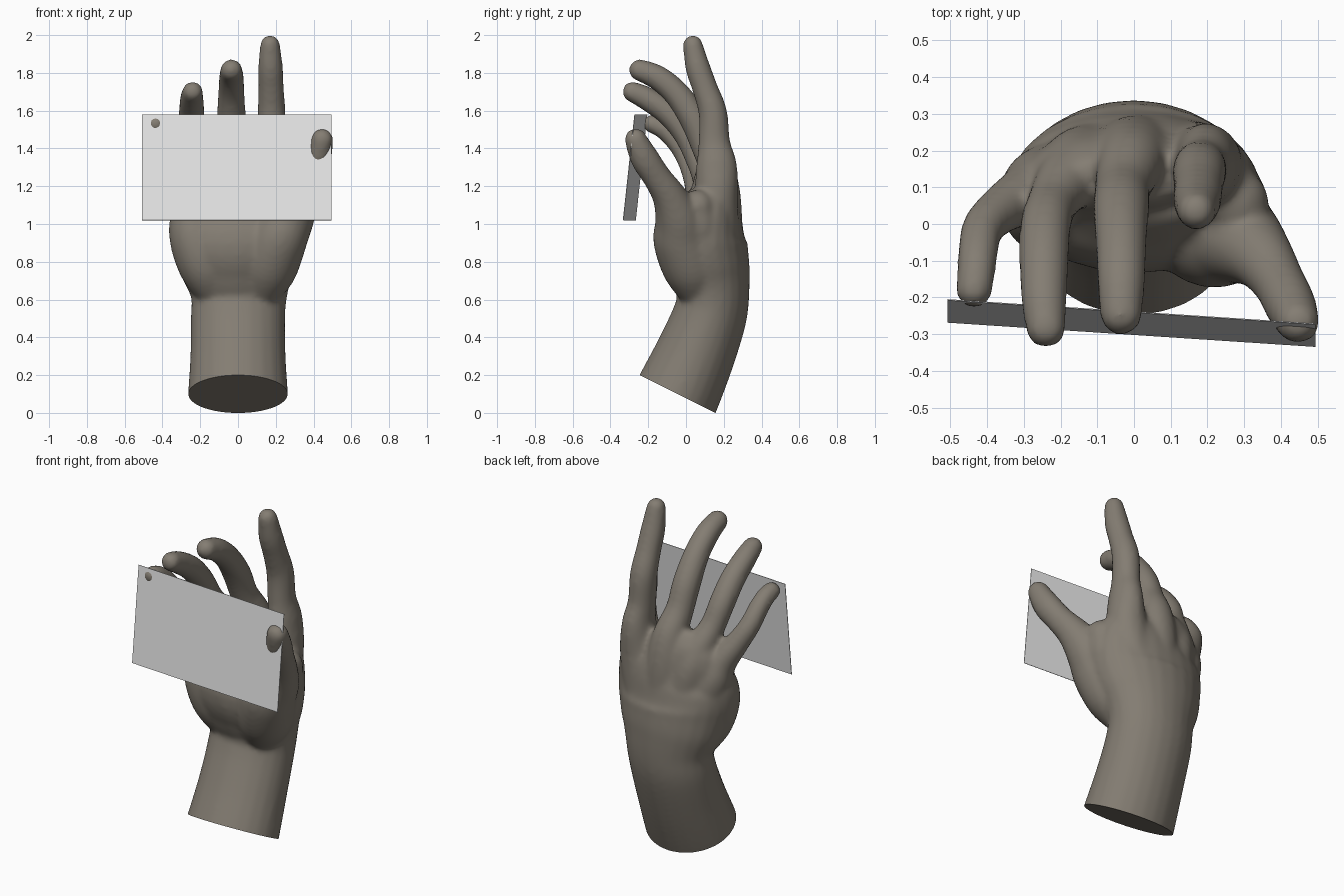
import bpy, bmesh, math
from mathutils import Vector, Matrix

cube = bpy.data.objects.get("Cube")
if cube:
    bpy.data.objects.remove(cube, do_unlink=True)


def material(name, colour):
    m = bpy.data.materials.new(name)
    m.use_nodes = True
    m.diffuse_color = (*colour, 1)
    m.node_tree.nodes["Principled BSDF"].inputs["Base Color"].default_value = (*colour, 1)
    return m


def add_object(name, mesh, mat):
    ob = bpy.data.objects.new(name, mesh)
    mesh.materials.clear()
    mesh.materials.append(mat)
    bpy.context.collection.objects.link(ob)
    return ob


def spline(keys, steps=5):
    """Smooth path through keys of position plus half width and half depth."""
    out = []
    for i in range(len(keys) - 1):
        p0, p1 = keys[max(i - 1, 0)], keys[i]
        p2, p3 = keys[i + 1], keys[min(i + 2, len(keys) - 1)]
        for s in range(steps):
            t = s / steps
            out.append([b + t / 2 * (c - a + t * (2*a - 5*b + 4*c - d + t * (3*(b - c) + d - a)))
                        for a, b, c, d in zip(p0, p1, p2, p3)])
    return out + [list(keys[-1])]


def limb(bm, keys, round_tip=True, sides=24):
    """Closed tube with elliptical rings set square to its path."""
    keys = [k if len(k) == 5 else (*k, k[3]) for k in keys]
    path = spline(keys)
    pts = [Vector(p[:3]) for p in path]
    rings = []
    for i, (c, p) in enumerate(zip(pts, path)):
        t = (pts[min(i + 1, len(pts) - 1)] - pts[max(i - 1, 0)]).normalized()
        u = (Vector((1, 0, 0)) - t * t.x).normalized()
        v = t.cross(u)
        angles = [math.tau * k / sides for k in range(sides)]
        rings.append([bm.verts.new(c + u * p[3] * math.cos(a) + v * p[4] * math.sin(a))
                      for a in angles])
    for lo, hi in zip(rings, rings[1:]):
        for k in range(sides):
            n = (k + 1) % sides
            bm.faces.new((lo[k], lo[n], hi[n], hi[k]))
    bm.faces.new(rings[0][::-1])
    bm.faces.new(rings[-1])
    if round_tip:
        bmesh.ops.create_uvsphere(bm, u_segments=20, v_segments=14, radius=path[-1][3],
                                  matrix=Matrix.Translation(pts[-1]))


skin = material("warm grey skin", (0.23, 0.205, 0.17))
paper = material("pale card", (0.8, 0.8, 0.8))

bm = bmesh.new()
# Forearm, wrist and palm; the forearm starts low and is trimmed later
limb(bm, [(0, -.09, .01, .268, .228), (0, -.045, .1, .265, .226), (0, .045, .3, .253, .212),
          (0, .122, .5, .25, .197), (.005, .143, .62, .256, .192), (0, .125, .75, .305, .215),
          (0, .095, .9, .34, .23), (0, .12, 1.05, .33, .18), (-.02, .14, 1.17, .28, .12),
          (-.01, .135, 1.25, .22, .095), (0, .125, 1.3, .17, .07)], round_tip=False)
# Fleshy heel of the palm on the little finger side
limb(bm, [(-.1, .1, .58, .08), (-.16, .06, .75, .14), (-.215, .05, .9, .143),
          (-.235, .07, 1.02, .13), (-.24, .08, 1.1, .1)])
# Thumb with its root
limb(bm, [(.1, .08, .58, .08), (.15, .04, .74, .15), (.21, -.018, .91, .155),
          (.28, -.04, 1.03, .127), (.345, -.09, 1.15, .091), (.392, -.155, 1.25, .072, .076),
          (.425, -.22, 1.35, .07, .076), (.446, -.266, 1.447, .06)])
# Web of flesh between thumb and index finger
limb(bm, [(.12, .11, .75, .13), (.23, .07, .97, .125), (.275, .06, 1.09, .092)])
# Index finger
limb(bm, [(.09, .16, .75, .14), (.18, .16, 1.1, .115), (.195, .162, 1.3, .086, .11),
          (.183, .15, 1.43, .073, .085), (.178, .142, 1.59, .074, .076),
          (.175, .1, 1.72, .068), (.172, .062, 1.83, .066), (.17, .036, 1.948, .053)])
# Middle finger
limb(bm, [(.02, .17, .8, .13), (0, .175, 1.1, .12), (-.01, .165, 1.28, .095),
          (-.03, .1, 1.42, .077), (-.035, .04, 1.56, .077), (-.035, -.05, 1.69, .07),
          (-.035, -.15, 1.775, .066), (-.035, -.245, 1.815, .058)])
# Ring finger
limb(bm, [(-.06, .16, .8, .13), (-.14, .15, 1.1, .115), (-.18, .12, 1.24, .088),
          (-.22, .06, 1.36, .07), (-.24, 0, 1.48, .07), (-.245, -.09, 1.585, .068),
          (-.245, -.2, 1.66, .063), (-.24, -.283, 1.7, .055)])
# Little finger
limb(bm, [(-.12, .13, .8, .13), (-.24, .105, 1.05, .11), (-.29, .08, 1.17, .085),
          (-.36, .04, 1.28, .066), (-.41, -.01, 1.38, .058), (-.425, -.08, 1.47, .055),
          (-.43, -.14, 1.515, .052), (-.435, -.18, 1.53, .05)])
bmesh.ops.recalc_face_normals(bm, faces=bm.faces)
mesh = bpy.data.meshes.new("hand")
bm.to_mesh(mesh)
bm.free()
hand = add_object("hand", mesh, skin)

# Fuse the limbs into one soft surface
fuse = hand.modifiers.new("fuse", 'REMESH')
fuse.mode = 'VOXEL'
fuse.voxel_size = 0.013
soften = hand.modifiers.new("soften", 'SMOOTH')
soften.factor = 0.5
soften.iterations = 12
bpy.context.view_layer.update()
deps = bpy.context.evaluated_depsgraph_get()
fused = bpy.data.meshes.new_from_object(hand.evaluated_get(deps))
hand.modifiers.clear()

# Slanted flat cut at the end of the forearm
bm = bmesh.new()
bm.from_mesh(fused)
cut = bmesh.ops.bisect_plane(bm, geom=bm.verts[:] + bm.edges[:] + bm.faces[:],
                             plane_co=(0, -.045, .1), plane_no=(0, .447, .894), clear_inner=True)
rim = [e for e in cut["geom_cut"] if isinstance(e, bmesh.types.BMEdge)]
bmesh.ops.holes_fill(bm, edges=rim, sides=0)
bm.to_mesh(fused)
bm.free()
fused.materials.clear()
fused.materials.append(skin)
hand.data = fused

# Thin leaning card held between thumb and little finger
card_mesh = bpy.data.meshes.new("card")
card_mesh.from_pydata([(-.508, -.267, 1.02), (.494, -.333, 1.02),
                       (.494, -.272, 1.58), (-.508, -.206, 1.58)], [], [(0, 1, 2, 3)])
card = add_object("card", card_mesh, paper)
thick = card.modifiers.new("thickness", 'SOLIDIFY')
thick.thickness = 0.003
thick.offset = 0

# Smooth shading with a crisp forearm rim
bpy.ops.object.select_all(action='DESELECT')
hand.select_set(True)
bpy.context.view_layer.objects.active = hand
bpy.ops.object.shade_smooth_by_angle(angle=math.radians(50))
